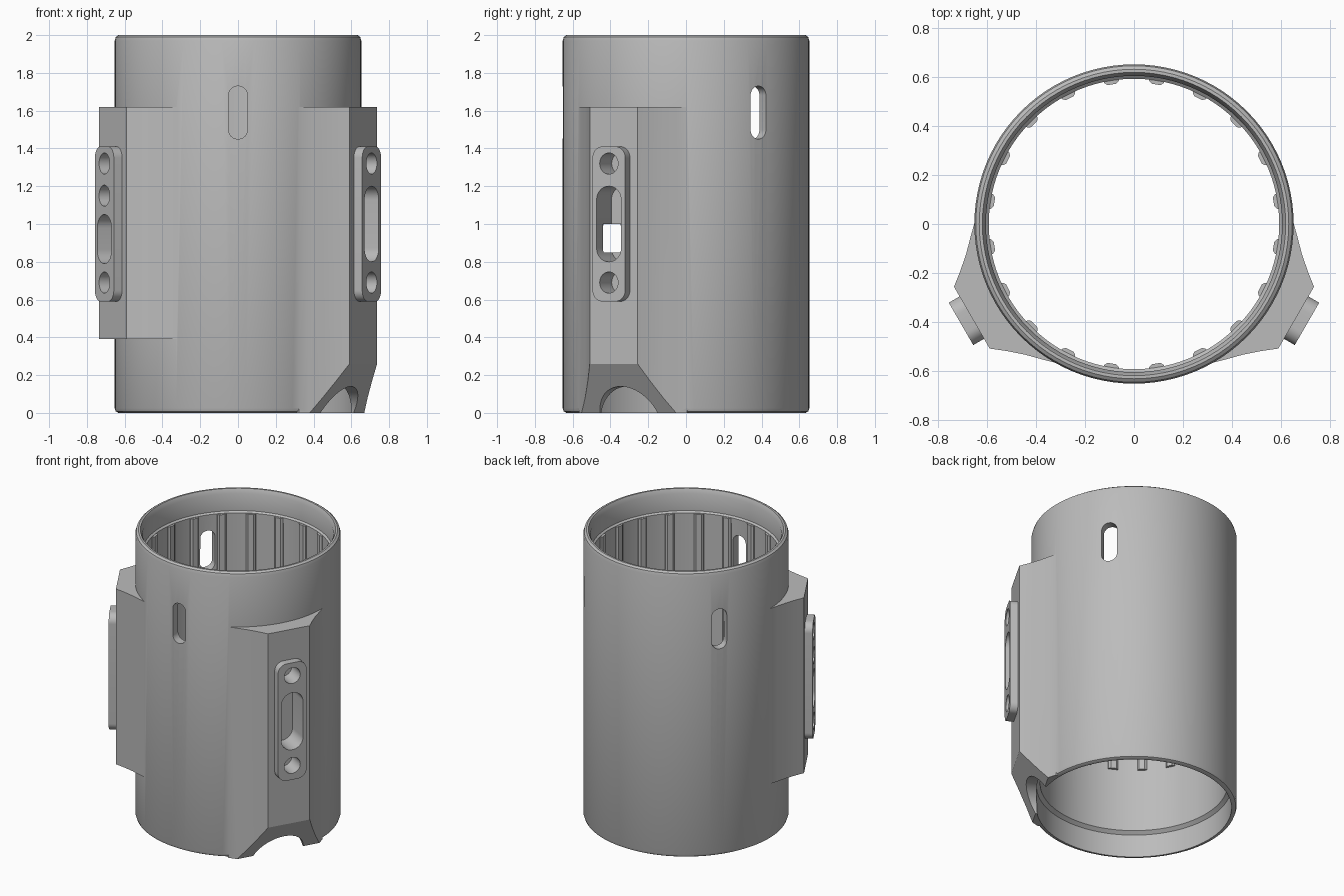
import bpy
import bmesh
from math import cos, sin, pi, radians
from mathutils import Vector

cube = bpy.data.objects.get("Cube")
if cube:
    bpy.data.objects.remove(cube, do_unlink=True)

HEIGHT = 2.0
RADIUS = 0.653
FACE = 0.766          # distance of the flat boss face from the axis
SEGMENTS = 96

grey = bpy.data.materials.new("plain grey")
grey.use_nodes = True
grey.diffuse_color = (0.5, 0.5, 0.5, 1)
grey.node_tree.nodes["Principled BSDF"].inputs["Base Color"].default_value = (0.5, 0.5, 0.5, 1)


def finish(name, bm):
    bmesh.ops.recalc_face_normals(bm, faces=bm.faces[:])
    mesh = bpy.data.meshes.new(name)
    bm.to_mesh(mesh)
    bm.free()
    mesh.materials.append(grey)
    obj = bpy.data.objects.new(name, mesh)
    bpy.context.collection.objects.link(obj)
    return obj


def lathe(name, profile):
    """Closed solid of revolution from (radius, z) points."""
    bm = bmesh.new()
    rings = []
    for r, z in profile:
        angles = [2 * pi * i / SEGMENTS for i in range(SEGMENTS)]
        rings.append([bm.verts.new((r * cos(a), r * sin(a), z)) for a in angles])
    for low, high in zip(rings, rings[1:]):
        for i in range(SEGMENTS):
            j = (i + 1) % SEGMENTS
            bm.faces.new((low[i], low[j], high[j], high[i]))
    bm.faces.new(rings[0])
    bm.faces.new(rings[-1])
    return finish(name, bm)


def prism(name, outline, lo, hi, angle, axes):
    """Extrude an outline in a radial frame: t tangent, d outward, z up."""
    a = radians(angle)
    frame = {"d": Vector((cos(a), sin(a), 0)),
             "t": Vector((-sin(a), cos(a), 0)),
             "z": Vector((0, 0, 1))}
    u, v, w = (frame[k] for k in axes)
    bm = bmesh.new()
    base = bm.faces.new([bm.verts.new(u * p + v * q + w * lo) for p, q in outline])
    new = bmesh.ops.extrude_face_region(bm, geom=[base])["geom"]
    moved = [g for g in new if isinstance(g, bmesh.types.BMVert)]
    bmesh.ops.translate(bm, verts=moved, vec=w * (hi - lo))
    return finish(name, bm)


def rounded(width, z_low, z_high, radius, steps=10):
    """Rounded rectangle outline in (t, z)."""
    radius = min(radius, width * 0.49)
    x = width / 2 - radius
    corners = [(x, z_high - radius), (-x, z_high - radius),
               (-x, z_low + radius), (x, z_low + radius)]
    points = []
    for k, (cx, cz) in enumerate(corners):
        for s in range(steps + 1):
            a = (k + s / steps) * pi / 2
            points.append((cx + radius * cos(a), cz + radius * sin(a)))
    return points


def disc(cz, radius, count=32):
    return [(radius * cos(2 * pi * i / count), cz + radius * sin(2 * pi * i / count))
            for i in range(count)]


def combine(targets, tool, operation):
    for target in targets:
        mod = target.modifiers.new("combine", "BOOLEAN")
        mod.operation = operation
        mod.solver = "EXACT"
        mod.object = tool
        bpy.context.view_layer.objects.active = target
        bpy.ops.object.modifier_apply(modifier=mod.name)
    bpy.data.objects.remove(tool, do_unlink=True)


# Outer barrel with softened rims
shell = lathe("shell", [(0.633, 0), (0.647, 0.008), (RADIUS, 0.025),
                        (RADIUS, 1.97), (0.647, 1.99), (0.633, HEIGHT)])

# Side bosses that flare out of the barrel
half = [(0.146, FACE), (0.19, 0.71), (0.24, 0.653), (0.29, 0.604), (0.33, 0.563), (0.33, 0.55)]
flare = half + [(-t, d) for t, d in reversed(half)]
for angle, bottom in ((-30, 0.0), (210, 0.39)):
    combine([shell], prism("boss", flare, bottom, 1.62, angle, "tdz"), "UNION")

# Stepped bore
bore = [(0.62, -0.1), (0.62, 0.16), (0.597, 0.18), (0.594, 1.84),
        (0.606, 1.85), (0.606, 1.97), (0.63, 2.02), (0.63, 2.1)]
combine([shell], lathe("bore", bore), "DIFFERENCE")

# Inner ribs
rib = [(-0.034, 0.61), (-0.03, 0.588), (-0.018, 0.578),
       (0.018, 0.578), (0.03, 0.588), (0.034, 0.61)]
for k in range(20):
    combine([shell], prism("rib", rib, 0.62, 1.838, 9 + 18 * k, "tdz"), "UNION")

# Slanted foot of the long boss, with an arch cut into it
foot = [(0.574, -0.05), (0.927, 0.52), (1.0, 0.52), (1.0, -0.05)]
combine([shell], prism("foot_cut", foot, -0.4, 0.4, -30, "dzt"), "DIFFERENCE")
combine([shell], prism("arch_cut", disc(-0.04, 0.18, 48), 0.4, 0.95, -30, "tzd"), "DIFFERENCE")

# Three window slots near the top
for angle in (-90, 36, 144):
    window = prism("window", rounded(0.1, 1.45, 1.73, 0.05), 0.4, 0.8, angle, "tzd")
    combine([shell], window, "DIFFERENCE")

# Mounting pads with screw holes and a long pocket
pads = []
for name, angle, holes, pocket in (
        ("left_pad", -30, (1.32, 0.69), (0.8, 1.2)),
        ("right_pad", 210, (1.32, 1.15, 0.69), (0.79, 1.05))):
    pad = prism(name, rounded(0.2, 0.59, 1.41, 0.06), 0.75, 0.817, angle, "tzd")
    for z in holes:
        combine([shell, pad], prism("hole", disc(z, 0.056), 0.69, 0.9, angle, "tzd"), "DIFFERENCE")
    slot = rounded(0.15, *pocket, 0.075)
    combine([shell, pad], prism("pocket", slot, 0.66, 0.9, angle, "tzd"), "DIFFERENCE")
    pads.append(pad)

# Cross passage joining the two pockets
passage = [(-0.44, 0.85), (-0.345, 0.85), (-0.345, 1.0), (-0.44, 1.0)]
combine([shell], prism("passage", passage, -0.62, 0.62, 0, "tzd"), "DIFFERENCE")

# Smooth shading with crisp edges
for obj in bpy.context.view_layer.objects:
    obj.select_set(obj in [shell] + pads)
bpy.context.view_layer.objects.active = shell
bpy.ops.object.shade_smooth_by_angle(angle=radians(30))
